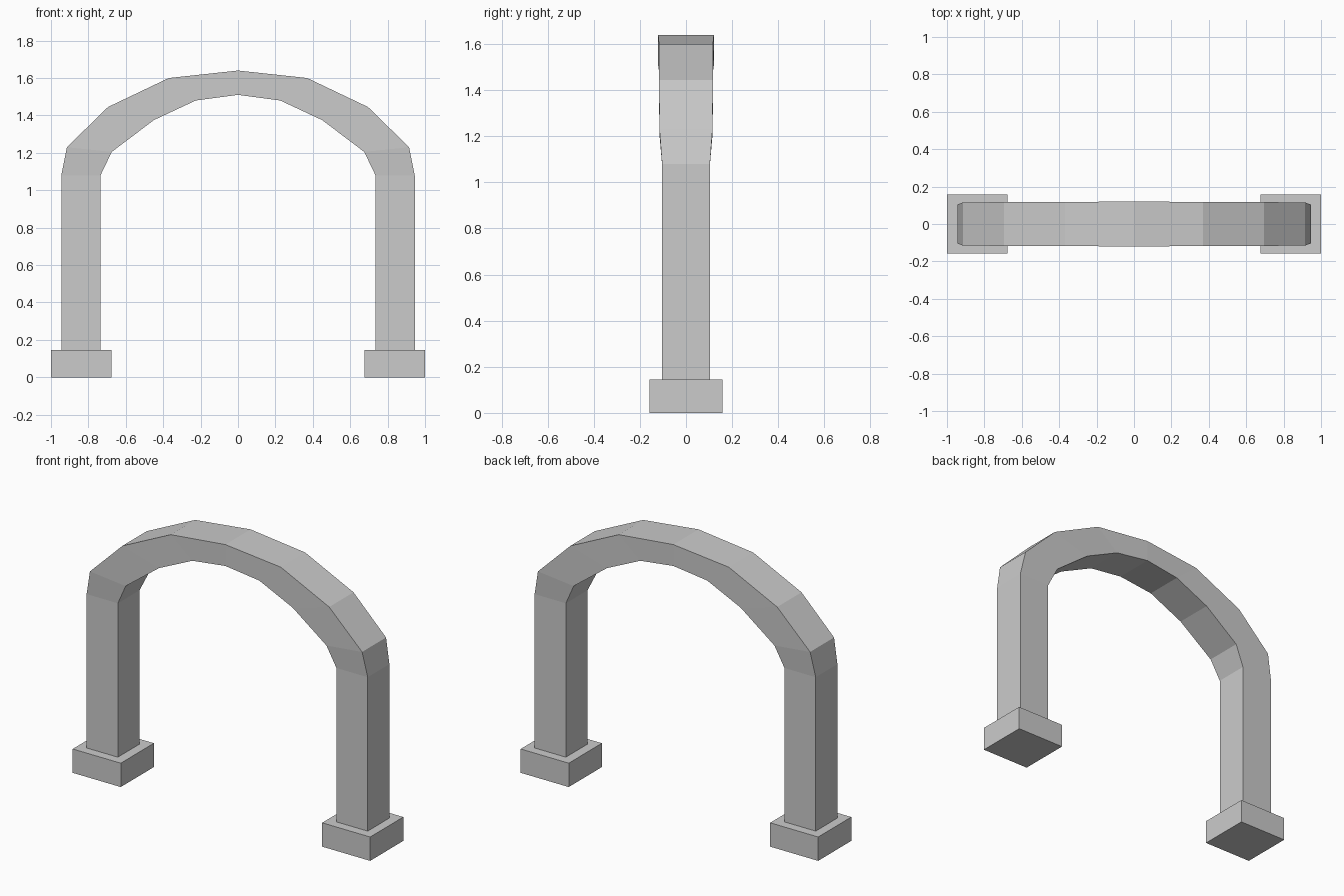
import bpy, bmesh

if "Cube" in bpy.data.objects:
    bpy.data.objects.remove(bpy.data.objects["Cube"])

def add_object(name, bm):
    bmesh.ops.recalc_face_normals(bm, faces=bm.faces)
    mesh = bpy.data.meshes.new(name)
    bm.to_mesh(mesh)
    bm.free()
    obj = bpy.data.objects.new(name, mesh)
    bpy.context.collection.objects.link(obj)
    return obj

# Half arch stations: outer x, outer z, inner x, inner z, half depth
half = [
    (0.945, 0.145, 0.735, 0.145, 0.104),
    (0.945, 1.08, 0.735, 1.08, 0.104),
    (0.915, 1.23, 0.675, 1.205, 0.115),
    (0.695, 1.445, 0.45, 1.375, 0.117),
    (0.37, 1.60, 0.225, 1.48, 0.117),
    (0.0, 1.64, 0.0, 1.51, 0.121),
]
stations = half + [(-a, b, -c, d, e) for a, b, c, d, e in reversed(half[:-1])]

# Arch: one continuous bar running up both legs and over the top
bm = bmesh.new()
rings = []
for ox, oz, ix, iz, d in stations:
    corners = [(ox, -d, oz), (ox, d, oz), (ix, d, iz), (ix, -d, iz)]
    rings.append([bm.verts.new(c) for c in corners])
for r, s in zip(rings, rings[1:]):
    for i in range(4):
        j = (i + 1) % 4
        bm.faces.new((r[i], r[j], s[j], s[i]))
add_object("arch", bm)

# Square foot blocks, one under each leg
for side, label in ((-1, "left"), (1, "right")):
    bm = bmesh.new()
    bmesh.ops.create_cube(bm, size=1)
    bmesh.ops.scale(bm, vec=(0.323, 0.318, 0.145), verts=bm.verts)
    bmesh.ops.translate(bm, vec=(side * 0.8385, 0, 0.0725), verts=bm.verts)
    add_object(label + "_foot", bm)
